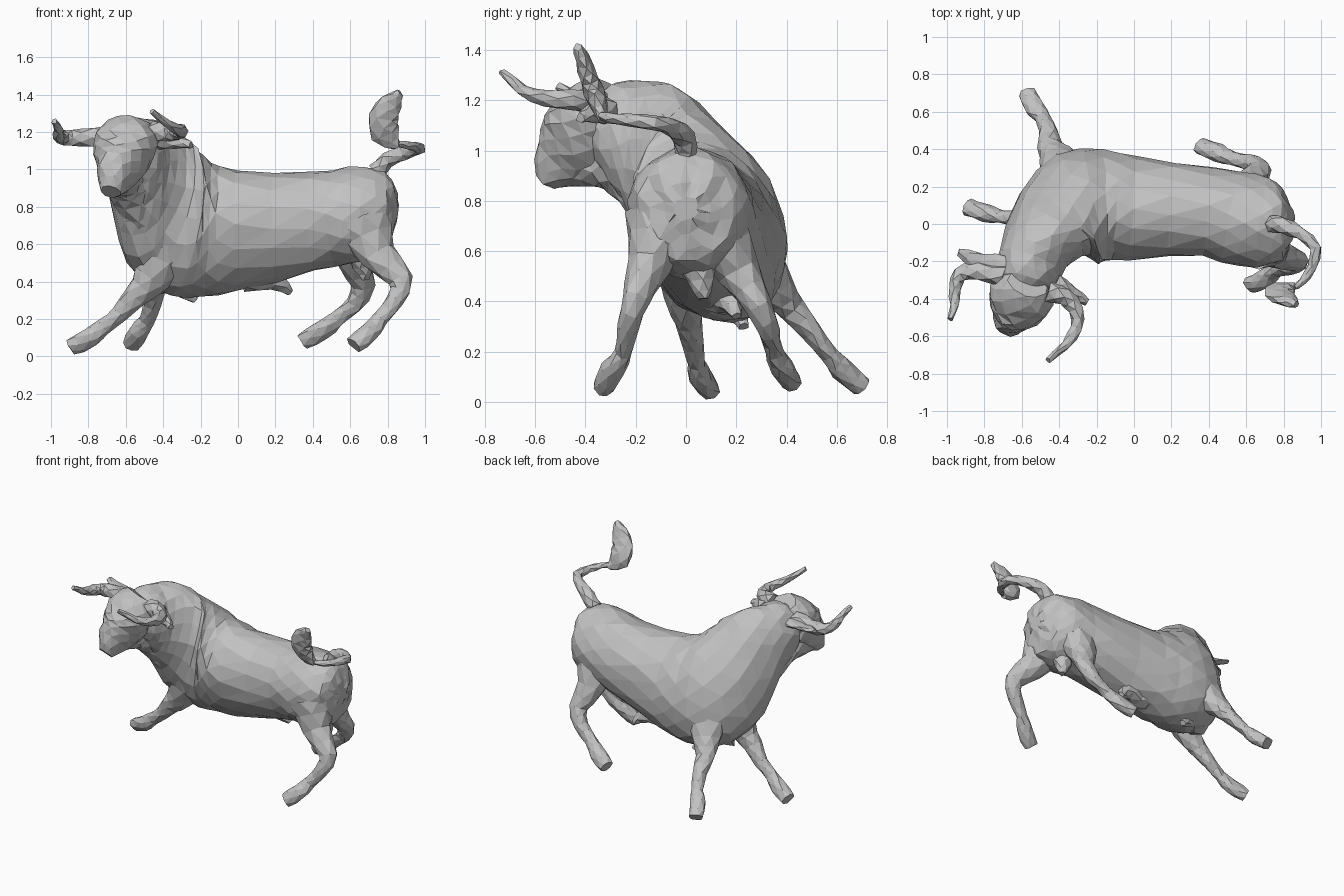
import bpy
import bmesh
import math
import random
from mathutils import Vector, Matrix

random.seed(4)

cube = bpy.data.objects.get("Cube")
if cube:
    bpy.data.objects.remove(cube, do_unlink=True)

# One plain grey for the whole figure
stone = bpy.data.materials.new("stone grey")
stone.use_nodes = True
grey = (0.54, 0.54, 0.54, 1)
stone.diffuse_color = grey
stone.node_tree.nodes["Principled BSDF"].inputs["Base Color"].default_value = grey

ALONG_X = Vector((1, 0, 0))
ALONG_Z = Vector((0, 0, 1))


def spline(stations, steps):
    """Smooth in-between stations (Catmull-Rom) along a list of stations."""
    result = []
    last = len(stations) - 1
    for i in range(last):
        before, start = stations[max(i - 1, 0)], stations[i]
        end, after = stations[i + 1], stations[min(i + 2, last)]
        for step in range(steps):
            t = step / steps
            row = []
            for p, q, r, s in zip(before, start, end, after):
                m, n = (r - p) / 2, (s - q) / 2
                row.append(q + m * t + (3 * (r - q) - 2 * m - n) * t ** 2
                           + (2 * (q - r) + m + n) * t ** 3)
            result.append(row)
    result.append(list(stations[last]))
    return result


def tapered(points, start, end):
    """Give a path a round section shrinking evenly from start to end."""
    last = len(points) - 1
    return [(*point, start + (end - start) * i / last) for i, point in enumerate(points)]


def loft(name, stations, hint=ALONG_Z, sides=8, steps=2, rough=0.004, flatten=1):
    """Skin elliptical rings. Station: x, y, z, half size along hint,
    half size across (same if left out), roll of the hint in degrees."""
    full = []
    for station in stations:
        place, along, *rest = station[:3], *station[3:]
        across = rest[0] if rest else along
        roll = rest[1] if len(rest) > 1 else 0
        full.append((*place, along, across, roll))
    rows = spline(full, steps)
    centres = [Vector(row[:3]) for row in rows]

    bm = bmesh.new()
    rings = []
    for i, (row, centre) in enumerate(zip(rows, centres)):
        along, across, roll = row[3:]
        ahead = centres[min(i + 1, len(rows) - 1)] - centres[max(i - 1, 0)]
        ahead.z *= flatten
        ahead.normalize()
        up = Matrix.Rotation(math.radians(roll), 3, "X") @ hint
        up = (up - ahead * up.dot(ahead)).normalized()
        side = ahead.cross(up)
        ring = []
        for k in range(sides):
            angle = math.tau * (k + (i % 2) / 2) / sides
            wobble = Vector([random.uniform(-rough, rough) for axis in "xyz"])
            spot = centre + up * along * math.cos(angle) + side * across * math.sin(angle)
            ring.append(bm.verts.new(spot + wobble))
        rings.append(ring)

    # Staggered rings joined by triangles
    for i, (low, high) in enumerate(zip(rings, rings[1:])):
        for k in range(sides):
            n = (k + 1) % sides
            if i % 2:
                bm.faces.new((low[k], high[n], high[k]))
                bm.faces.new((low[k], low[n], high[n]))
            else:
                bm.faces.new((low[k], low[n], high[k]))
                bm.faces.new((low[n], high[n], high[k]))
    bm.faces.new(rings[0])
    bm.faces.new(rings[-1])
    bmesh.ops.recalc_face_normals(bm, faces=bm.faces)

    mesh = bpy.data.meshes.new(name)
    bm.to_mesh(mesh)
    bm.free()
    mesh.materials.append(stone)
    part = bpy.data.objects.new(name, mesh)
    bpy.context.collection.objects.link(part)


# Trunk from rump through leaning chest to raised, turned neck
loft("body_and_neck", [
    (.85, 0, .77, .05),
    (.82, 0, .78, .17, .15),
    (.75, 0, .77, .24, .22),
    (.6, .02, .75, .26, .25, 5),
    (.4, .06, .72, .27, .24, 10),
    (0, .09, .67, .33, .27, 20),
    (-.16, .1, .68, .37, .28, 24),
    (-.3, .08, .72, .41, .3, 24),
    (-.42, .01, .81, .39, .24, 20),
    (-.5, -.1, .95, .32, .2, 12),
    (-.55, -.2, 1.03, .25, .18, 5),
    (-.58, -.3, 1.08, .19, .16),
    (-.6, -.37, 1.1, .1),
], sides=16, rough=0.008, flatten=0.25)

# Head, from poll down to muzzle
loft("head", [
    (-.57, -.32, 1.24, .08, .11),
    (-.59, -.36, 1.18, .13, .17),
    (-.61, -.4, 1.1, .16, .17),
    (-.63, -.44, 1.03, .16, .14),
    (-.66, -.5, .96, .12, .1),
    (-.68, -.56, .88, .05, .06),
], hint=Vector((-.2, -.8, .6)), sides=10, rough=0.006)

# Cheek, jaw and throat skin behind the muzzle
loft("jaw_and_throat", [
    (-.67, -.53, .9, .05), (-.64, -.42, .94, .09), (-.61, -.3, .95, .11),
    (-.56, -.18, .87, .12), (-.49, -.08, .72, .11),
], rough=0.006)

# Horns
horns = {
    "left_horn": [
        (-.46, -.36, 1.2), (-.37, -.39, 1.2), (-.31, -.46, 1.2),
        (-.31, -.56, 1.21), (-.37, -.65, 1.24), (-.46, -.73, 1.31)],
    "right_horn": [
        (-.7, -.28, 1.17), (-.84, -.25, 1.17), (-.93, -.27, 1.17),
        (-.96, -.35, 1.18), (-.96, -.43, 1.21), (-.98, -.51, 1.26)],
}
for name, path in horns.items():
    loft(name, tapered(path, .06, .015), sides=6)

# Ears
loft("left_ear", tapered([(-.42, -.32, 1.16), (-.33, -.37, 1.15), (-.25, -.42, 1.13)],
                         .06, .02), sides=6)
loft("right_ear", [
    (-.68, -.22, 1.17, .03, .05), (-.82, -.2, 1.18, .02, .05), (-.94, -.15, 1.2, .01, .02),
], sides=6)

# Legs share one girth from shoulder or thigh down to the flared hoof
girths = (.17, .1, .066, .05, .042, .056, .05)
legs = {
    "front_right_leg": [
        (-.38, 0, .6), (-.46, 0, .42), (-.55, .01, .32), (-.63, .03, .23),
        (-.72, .04, .16), (-.79, .06, .1), (-.89, .09, .05)],
    "front_left_leg": [
        (-.34, .22, .64), (-.41, .35, .46), (-.45, .42, .37), (-.46, .5, .28),
        (-.49, .57, .19), (-.53, .62, .13), (-.57, .7, .06)],
    "back_left_leg": [
        (.63, .11, .72), (.62, .21, .52), (.67, .29, .38), (.62, .33, .28),
        (.53, .35, .2), (.45, .38, .14), (.35, .42, .08)],
    "back_right_leg": [
        (.67, -.1, .72), (.75, -.15, .54), (.87, -.2, .41), (.84, -.23, .3),
        (.76, -.25, .2), (.7, -.29, .13), (.62, -.33, .06)],
}
for name, path in legs.items():
    stations = [(*point, girth, girth * .85) for point, girth in zip(path, girths)]
    loft(name, stations, hint=ALONG_X)

# Tail swinging round to the side, with a raised tuft
loft("tail", tapered([
    (.74, 0, .99), (.8, -.01, 1.05), (.89, -.05, 1.09), (.97, -.13, 1.11),
    (.95, -.23, 1.12), (.9, -.31, 1.13), (.84, -.34, 1.14),
], .05, .015), sides=6)
loft("tail_tuft", [
    (.85, -.33, 1.12, .02), (.79, -.35, 1.19, .08, .04), (.78, -.38, 1.28, .08, .04),
    (.82, -.41, 1.36, .06, .03), (.87, -.43, 1.41, .02),
], hint=ALONG_X, sides=6)

# Underside details
underside = {
    "brisket": [(-.45, .12, .43), (-.33, .19, .38), (-.23, .23, .3)],
    "sheath": [(.04, .14, .43), (.2, .17, .41), (.28, .2, .34)],
    "scrotum": [(.65, .04, .59), (.67, .06, .48), (.68, .07, .41)],
}
for name, path in underside.items():
    loft(name, tapered(path, .09, .02), hint=Vector((1, 0, 1)), sides=6)
